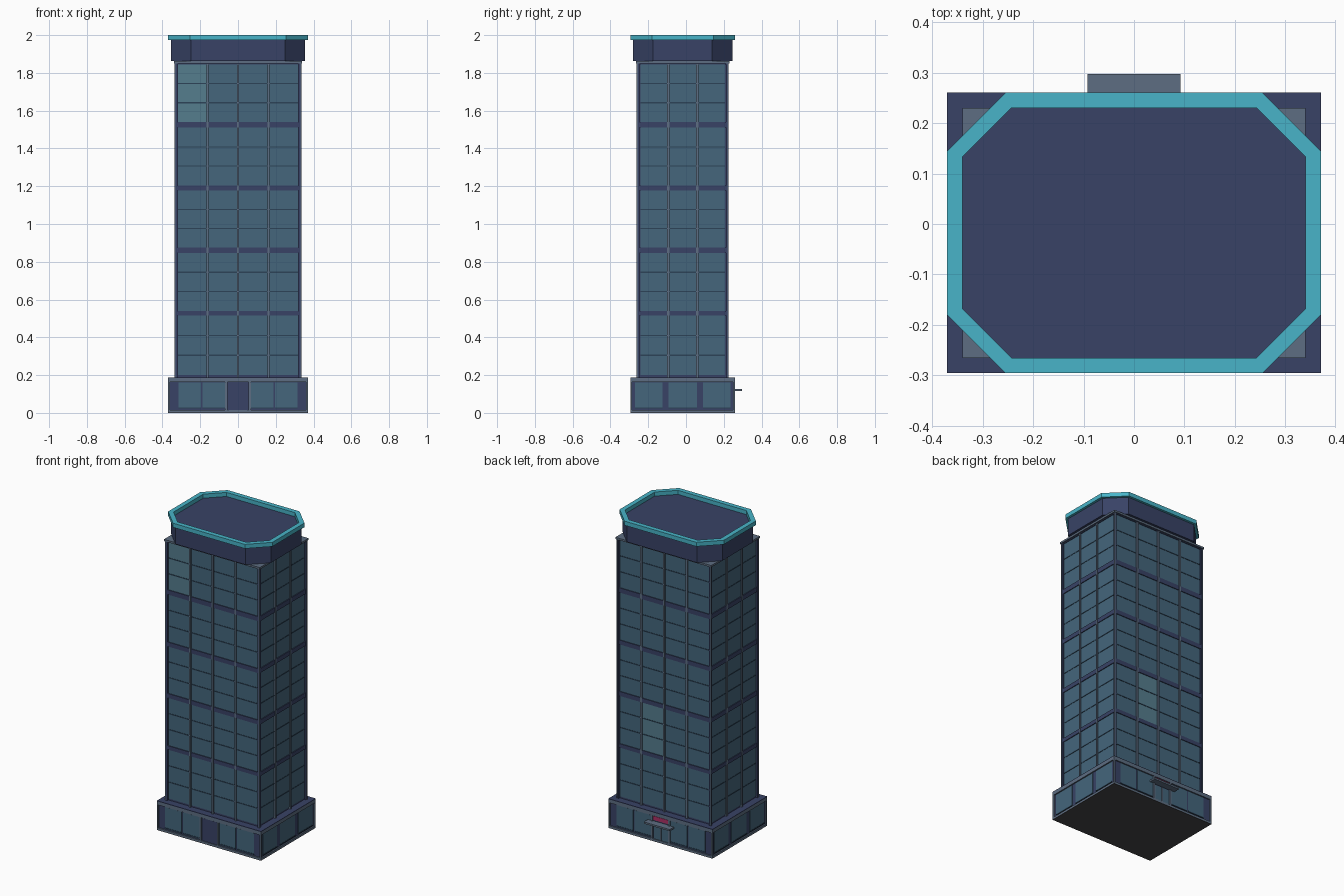
import bpy, bmesh

if "Cube" in bpy.data.objects:
    bpy.data.objects.remove(bpy.data.objects["Cube"])

CY = -0.0175  # plan centre of the tower in y


def mat(name, c):
    m = bpy.data.materials.new(name)
    m.diffuse_color = (*c, 1)
    m.use_nodes = True
    m.node_tree.nodes["Principled BSDF"].inputs["Base Color"].default_value = m.diffuse_color
    return m


NAVY = mat("navy", (0.040, 0.055, 0.133))
TEAL = mat("teal", (0.065, 0.456, 0.578))
STEEL = mat("steel", (0.11, 0.155, 0.223))
GLASS = mat("glass", (0.058, 0.133, 0.200))
LIGHT = mat("light_glass", (0.09, 0.205, 0.27))
LINE = mat("dark_line", (0.025, 0.055, 0.095))
RED = mat("sign_red", (0.40, 0.03, 0.13))
FLOOR = mat("underside", (0.06, 0.06, 0.065))


def finish(name, bm, m):
    bmesh.ops.recalc_face_normals(bm, faces=bm.faces)
    me = bpy.data.meshes.new(name)
    bm.to_mesh(me)
    bm.free()
    me.materials.append(m)
    ob = bpy.data.objects.new(name, me)
    bpy.context.collection.objects.link(ob)
    return ob


def add_box(bm, x0, x1, y0, y1, z0, z1):
    vs = bmesh.ops.create_cube(bm, size=1)["verts"]
    for v in vs:
        v.co.x = x1 if v.co.x > 0 else x0
        v.co.y = (y1 if v.co.y > 0 else y0) + CY
        v.co.z = z1 if v.co.z > 0 else z0


def boxes(name, m, items):
    bm = bmesh.new()
    for it in items:
        add_box(bm, *it)
    return finish(name, bm, m)


def slab(hx, hy, z0, z1):
    return (-hx, hx, -hy, hy, z0, z1)


def on_wall(side, u0, u1, d0, d1, z0, z1):
    """Box on one facade: u runs along the wall, d is distance from the centre."""
    return {"front": (u0, u1, -d1, -d0, z0, z1), "back": (u0, u1, d0, d1, z0, z1),
            "left": (-d1, -d0, u0, u1, z0, z1), "right": (d0, d1, u0, u1, z0, z1)}[side]


def corners(hx, hy, a, b, z0, z1):
    out = []
    for sx in (-1, 1):
        for sy in (-1, 1):
            xs = sorted((sx * (hx - a), sx * (hx + b)))
            ys = sorted((sy * (hy - a), sy * (hy + b)))
            out.append((*xs, *ys, z0, z1))
    return out


# tower shaft
HX, HY, Z0, Z1 = 0.335, 0.2425, 0.188, 1.862
boxes("tower_core", NAVY, [slab(HX - 0.012, HY - 0.012, Z0 - 0.02, Z1 - 0.01)])
groups = [(0.2, 0.515), (0.54, 0.847), (0.875, 1.177), (1.205, 1.51), (1.54, 1.845)]
glass, light, lines, mullions, spandrels = [], [], [], [], []
for side in ("front", "back", "left", "right"):
    long = side in ("front", "back")
    hu, d = (HX, HY) if long else (HY, HX)
    n = 4 if long else 3
    e = hu - 0.012
    w = 2 * e / n
    for i in range(n):
        u0, u1 = -e + i * w + 0.006, -e + (i + 1) * w - 0.006
        for g, (a, b) in enumerate(groups):
            pale = (side, i, g) in (("front", 0, 4), ("back", 2, 1))
            (light if pale else glass).append(on_wall(side, u0, u1, d - 0.014, d - 0.008, a, b))
            for k in (1, 2):
                z = a + (b - a) * k / 3
                lines.append(on_wall(side, u0, u1, d - 0.012, d - 0.006, z - 0.003, z + 0.003))
        if i:
            u = -e + i * w
            mullions.append(on_wall(side, u - 0.006, u + 0.006, d - 0.014, d, Z0, Z1 - 0.015))
    for (_, a), (b, _) in zip(groups, groups[1:]):
        spandrels.append(on_wall(side, -e, e, d - 0.014, d - 0.003, a, b))
    spandrels.append(on_wall(side, -e, e, d - 0.014, d - 0.003, 1.845, 1.855))
boxes("tower_glass", GLASS, glass)
boxes("lit_windows", LIGHT, light)
boxes("floor_lines", LINE, lines)
boxes("mullions", STEEL, mullions)
boxes("spandrels", NAVY, spandrels)
boxes("tower_corner_posts", NAVY, corners(HX, HY, 0.014, -0.001, Z0, Z1 - 0.01))
boxes("tower_corner_trim", STEEL, corners(HX, HY, 0.005, 0.001, Z0, Z1 - 0.01))
boxes("tower_cap", STEEL, [slab(0.34, 0.2475, Z1 - 0.012, Z1)])

# podium
BX, BY = 0.37, 0.2775
boxes("podium_body", NAVY, [slab(BX - 0.008, BY - 0.008, 0.004, 0.18)])
boxes("podium_top", NAVY, [slab(BX, BY, 0.184, 0.188)])
boxes("podium_band", STEEL, [slab(BX, BY, 0.163, 0.184), slab(BX, BY, 0.002, 0.015)]
      + corners(BX, BY, 0.01, 0, 0.01, 0.17))
boxes("underside", FLOOR, [slab(BX, BY, 0, 0.003)])
shop, frames, sills = [], [], []
for side in ("front", "back", "left", "right"):
    if side in ("front", "back"):
        d = BY
        bays = [(-0.315, -0.197), (-0.187, -0.07), (0.07, 0.187), (0.197, 0.315)]
        for s in (-1, 1):
            frames.append(on_wall(side, s * 0.062 - 0.006, s * 0.062 + 0.006, d - 0.01, d, 0.01, 0.165))
    else:
        d = BX
        bays = [(-0.252, -0.108), (-0.076, 0.076), (0.108, 0.252)]
    for a, b in bays:
        shop.append(on_wall(side, a, b, d - 0.01, d - 0.005, 0.028, 0.16))
        sills.append(on_wall(side, a, b, d - 0.01, d - 0.003, 0.022, 0.028))
shop.append(on_wall("back", -0.05, 0.05, BY - 0.01, BY - 0.005, 0.015, 0.11))
frames.append(on_wall("back", -0.004, 0.004, BY - 0.01, BY - 0.003, 0.015, 0.11))
boxes("shop_windows", GLASS, shop)
boxes("window_sills", LINE, sills)
boxes("door_frames", STEEL, frames)
boxes("front_door", NAVY, [on_wall("front", -0.05, 0.05, BY - 0.01, BY - 0.005, 0.015, 0.16)])

# rear entrance canopy and blank sign panel
boxes("canopy", STEEL, [on_wall("back", -0.092, 0.092, BY - 0.01, 0.3145, 0.116, 0.127)])
boxes("sign_panel", RED, [on_wall("back", -0.055, 0.055, BY - 0.01, BY - 0.003, 0.135, 0.16)])


# octagonal crown
def octagon(inset):
    hx, hy = BX - inset, BY - inset
    c = 0.115 - inset * 0.586
    q = [(hx - c, hy), (hx, hy - c)]
    pts = q + [(x, -y) for x, y in q[::-1]]
    return [(x, y + CY) for x, y in pts + [(-x, y) for x, y in pts[::-1]]]


def prism(name, m, inset, z0, z1):
    bm = bmesh.new()
    f = bm.faces.new([bm.verts.new((x, y, z0)) for x, y in octagon(inset)])
    ext = bmesh.ops.extrude_face_region(bm, geom=[f], use_keep_orig=True)["geom"]
    for v in ext:
        if isinstance(v, bmesh.types.BMVert):
            v.co.z = z1
    return finish(name, bm, m)


prism("crown", NAVY, 0.015, Z1, 1.974)

bm = bmesh.new()
loops = [[bm.verts.new((x, y, z)) for x, y in octagon(i)]
         for i, z in ((0, 1.973), (0, 2.0), (0.03, 2.0), (0.03, 1.973))]
for a, b in zip(loops, loops[1:] + loops[:1]):
    for k in range(8):
        j = (k + 1) % 8
        bm.faces.new((a[k], a[j], b[j], b[k]))
finish("crown_rim", bm, TEAL)
